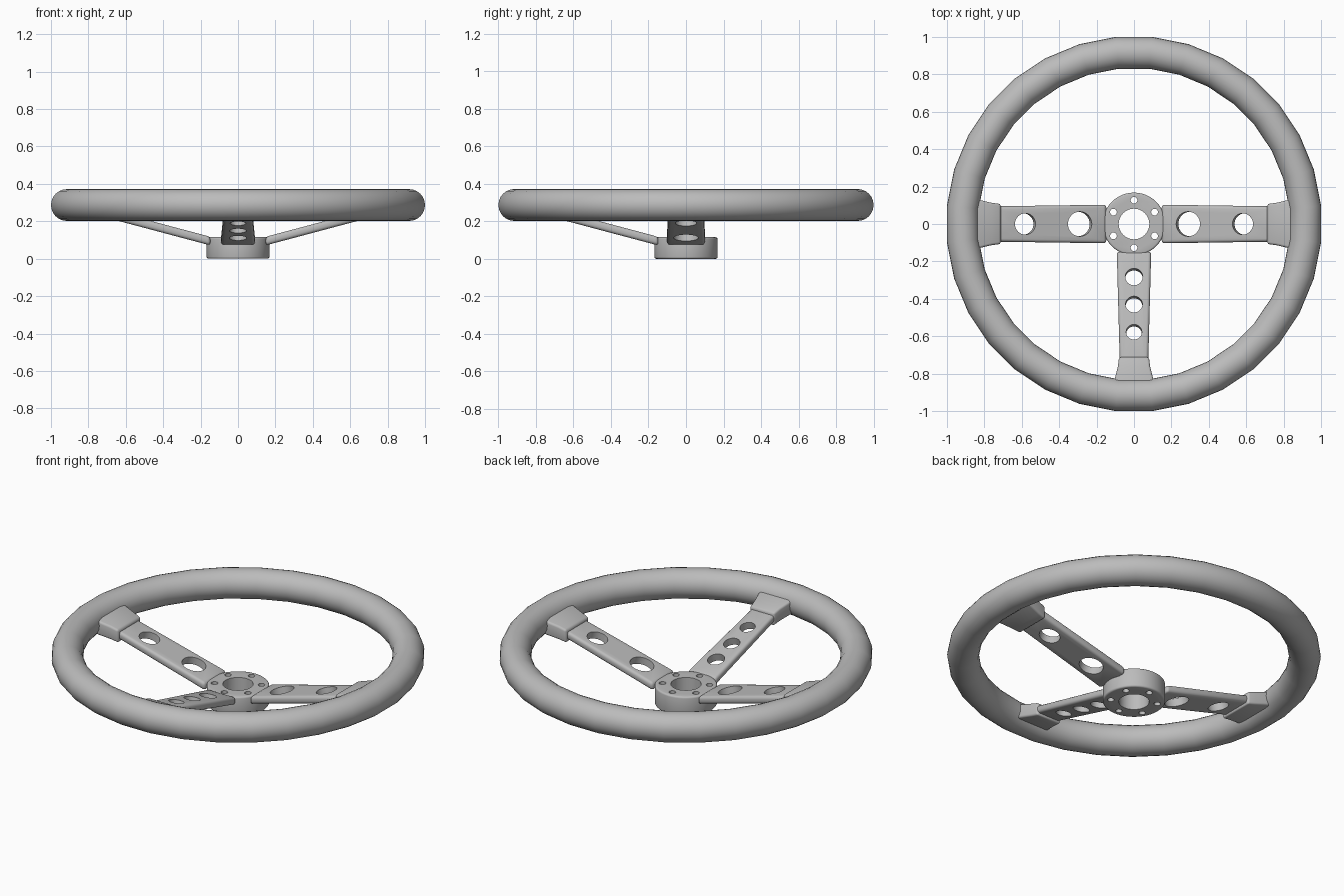
import bpy, bmesh, math
from mathutils import Matrix, Vector

if "Cube" in bpy.data.objects:
    bpy.data.objects.remove(bpy.data.objects["Cube"])

grey = bpy.data.materials.new("satin_grey")
grey.diffuse_color = (0.5, 0.5, 0.5, 1)
grey.use_nodes = True
grey.node_tree.nodes["Principled BSDF"].inputs["Base Color"].default_value = grey.diffuse_color
SLOPE = 0.266                      # rise of the dished spokes


def spoke_z(x):
    return 0.1 + SLOPE * (x - 0.17)


def add_object(name, bm, bevel=0.0, cutter=None, segments=3):
    """Turn a bmesh into an object, round its edges, cut holes, shade it."""
    bmesh.ops.recalc_face_normals(bm, faces=bm.faces)
    me = bpy.data.meshes.new(name)
    bm.to_mesh(me)
    bm.free()
    me.materials.append(grey)
    ob = bpy.data.objects.new(name, me)
    bpy.context.collection.objects.link(ob)
    if bevel:
        m = ob.modifiers.new("round", 'BEVEL')
        m.width, m.segments = bevel, segments
        m.limit_method, m.angle_limit = 'ANGLE', math.radians(40)
    if cutter:
        m = ob.modifiers.new("holes", 'BOOLEAN')
        m.object, m.operation, m.solver = cutter, 'DIFFERENCE', 'EXACT'
    bpy.ops.object.select_all(action='DESELECT')
    ob.select_set(True)
    bpy.context.view_layer.objects.active = ob
    for m in list(ob.modifiers):
        bpy.ops.object.modifier_apply(modifier=m.name)
    if cutter:
        bpy.data.objects.remove(cutter)
    bpy.ops.object.shade_smooth_by_angle(angle=math.radians(40))
    return ob


def hole_cutter(holes, tilt=0.0):
    """Cylinders at (x, y, z, radius), joined as one cutter."""
    bm = bmesh.new()
    for x, y, z, r in holes:
        mat = Matrix.Translation((x, y, z)) @ Matrix.Rotation(tilt, 4, 'Y')
        bmesh.ops.create_cone(bm, cap_ends=True, segments=32, radius1=r,
                              radius2=r, depth=0.4, matrix=mat)
    ob = add_object("hole_cutter", bm)
    ob.hide_render = True
    return ob


def loft_bar(stations):
    """Rectangular bar along +x through (x, half_width, z, half_thickness)."""
    bm = bmesh.new()
    rings = [[bm.verts.new((x, sy * w, z + sz * t))
              for sy, sz in ((-1, -1), (1, -1), (1, 1), (-1, 1))]
             for x, w, z, t in stations]
    for a, b in zip(rings, rings[1:]):
        for i in range(4):
            j = (i + 1) % 4
            bm.faces.new((a[i], a[j], b[j], b[i]))
    bm.faces.new(rings[0])
    bm.faces.new(rings[-1])
    return bm


# Rim: 32-sided ring with a round section
bm = bmesh.new()
N, M, R, r = 32, 24, 0.915, 0.085
grid = []
for i in range(N):
    a = (i + 0.5) * math.tau / N
    grid.append([])
    for j in range(M):
        b = j * math.tau / M
        d = (R + r * math.cos(b)) / math.cos(math.pi / N)
        grid[i].append(bm.verts.new((d * math.cos(a), d * math.sin(a),
                                     0.287 + r * math.sin(b))))
for i in range(N):
    for j in range(M):
        k, l = (i + 1) % N, (j + 1) % M
        bm.faces.new((grid[i][j], grid[k][j], grid[k][l], grid[i][l]))
add_object("rim", bm)

# Hub: bored disc with six bolt holes
bolts = [(0.127 * math.sin(k * math.pi / 3), 0.127 * math.cos(k * math.pi / 3),
          0.06, 0.018) for k in range(6)]
bm = bmesh.new()
bmesh.ops.create_cone(bm, cap_ends=True, segments=48, radius1=0.168,
                      radius2=0.168, depth=0.115,
                      matrix=Matrix.Translation((0, 0, 0.0575)))
add_object("hub", bm, 0.01, hole_cutter([(0, 0, 0.06, 0.082)] + bolts))

# Spokes and their end sockets: name, turn, widths, holes, socket widths
layout = [
    ("right", 0, (0.103, 0.094), ((0.295, 0.066), (0.587, 0.057)), (0.107, 0.113, 0.133)),
    ("left", 180, (0.103, 0.094), ((0.295, 0.066), (0.587, 0.057)), (0.107, 0.113, 0.133)),
    ("lower", -90, (0.092, 0.075),
     ((0.288, 0.047), (0.435, 0.045), (0.583, 0.042)), (0.08, 0.086, 0.108)),
]
for name, turn, (w0, w1), holes, (c0, c1, c2) in layout:
    rot = Matrix.Rotation(math.radians(turn), 4, 'Z')
    cut = hole_cutter([(x, 0, spoke_z(x), rad) for x, rad in holes],
                      -math.atan(SLOPE))
    bar = loft_bar([(0.148, w0, spoke_z(0.148), 0.023),
                    (0.78, w1, spoke_z(0.78), 0.023)])
    spoke = add_object(name + "_spoke", bar, 0.016, cut)
    spoke.data.transform(rot)
    cap = loft_bar([(0.712, c0, spoke_z(0.712), 0.038),
                    (0.76, c1, spoke_z(0.76), 0.04),
                    (0.88, c2 + 0.008, 0.285, 0.043)])
    socket = add_object(name + "_socket", cap, 0.012)
    socket.data.transform(rot)
